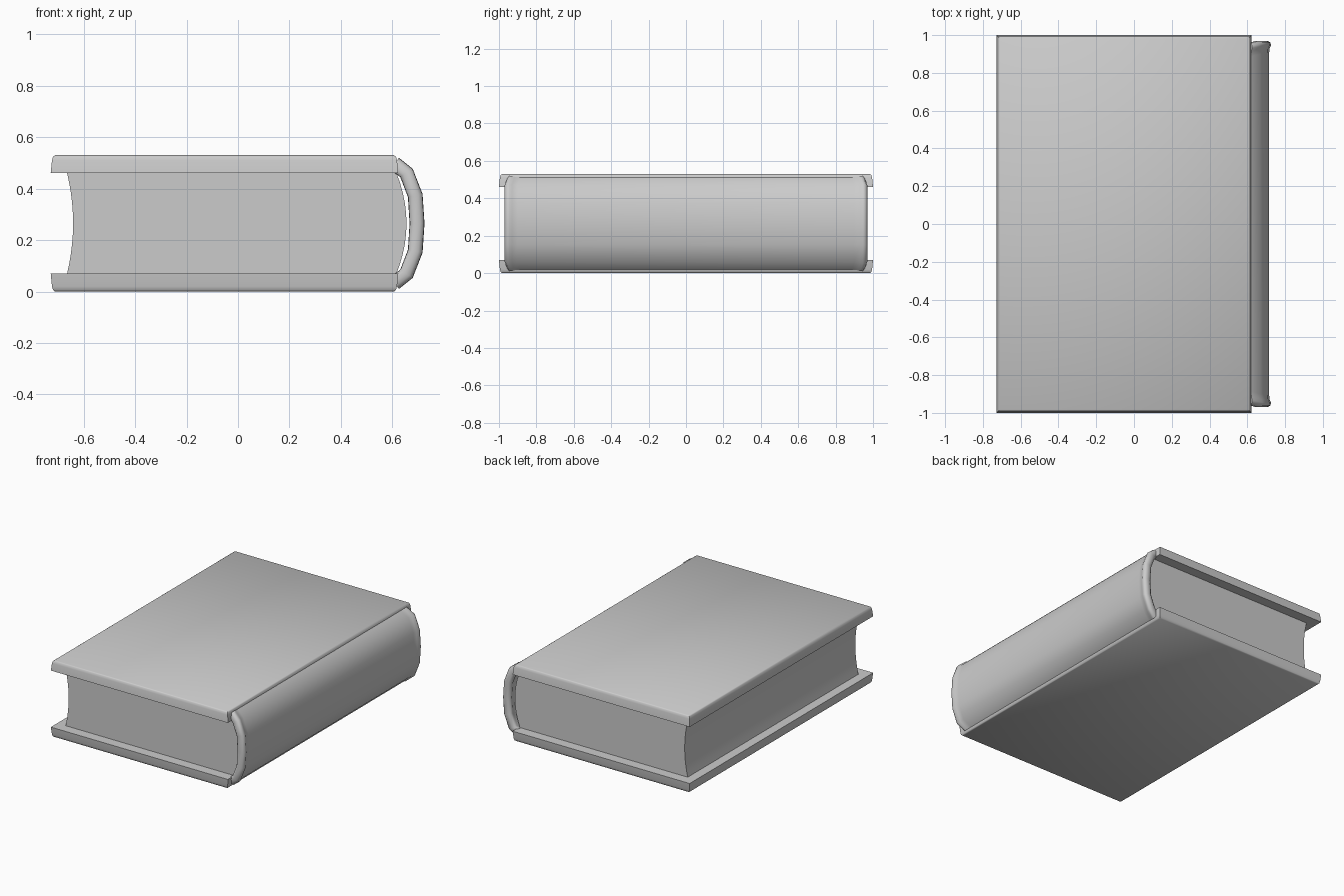
import bpy, bmesh, math
from mathutils import Vector

cube = bpy.data.objects.get("Cube")
if cube:
    bpy.data.objects.remove(cube, do_unlink=True)

grey = bpy.data.materials.new("plain grey")
grey.use_nodes = True
colour = (0.6, 0.6, 0.6, 1)
grey.diffuse_color = colour
grey.node_tree.nodes["Principled BSDF"].inputs["Base Color"].default_value = colour

MID = 0.265  # mirror height between the two covers


def loft(name, rings, angle):
    """Skin a row of equal closed rings and cap both ends."""
    bm = bmesh.new()
    rows = [[bm.verts.new(p) for p in ring] for ring in rings]
    n = len(rows[0])
    for a, b in zip(rows, rows[1:]):
        for i in range(n):
            j = (i + 1) % n
            bm.faces.new((a[i], a[j], b[j], b[i]))
    bm.faces.new(rows[0])
    bm.faces.new(rows[-1])
    bmesh.ops.recalc_face_normals(bm, faces=bm.faces)
    mesh = bpy.data.meshes.new(name)
    bm.to_mesh(mesh)
    bm.free()
    mesh.materials.append(grey)
    ob = bpy.data.objects.new(name, mesh)
    bpy.context.collection.objects.link(ob)
    bpy.ops.object.select_all(action='DESELECT')
    ob.select_set(True)
    bpy.context.view_layer.objects.active = ob
    bpy.ops.object.shade_smooth_by_angle(angle=math.radians(angle))
    return ob


# Cover boards, tapering slightly towards their outer faces
def cover(name, side):
    rings = []
    for height, inset in ((0.195, 0), (0.245, 0.005), (0.259, 0.009), (0.265, 0.017)):
        x0, x1, y = -0.728 + inset, 0.623 - inset, 1 - inset
        z = MID + side * height
        rings.append([(x0, -y, z), (x1, -y, z), (x1, y, z), (x0, y, z)])
    loft(name, rings, 50)


cover("top_cover", 1)
cover("bottom_cover", -1)

# Page block: hollow fore edge and rounded back
steps = 10
heights = [-1 + 2 * i / steps for i in range(steps + 1)]
back = [(0.655 - 0.04 * t * t, MID + 0.198 * t) for t in heights]
fore = [(-0.641 - 0.024 * t * t, MID + 0.198 * t) for t in reversed(heights)]
loft("page_block", [[(x, y, z) for x, z in back + fore] for y in (-0.93, 0.93)], 40)

# Spine: curved strip with a rounded bead along each end
half = [(0.608, 0.232), (0.655, 0.196), (0.689, 0.108)]
path = [Vector((x, -h)) for x, h in half] + [Vector((0.696, 0))]
path += [Vector((x, h)) for x, h in reversed(half)]
bead = [(0.90, 0.019), (0.93, 0.022), (0.945, 0.029), (0.96, 0.027), (0.97, 0.012)]
section = bead + [(y, -t) for y, t in reversed(bead)]
section += [(-y, -t) for y, t in bead] + [(-y, t) for y, t in reversed(bead)]
rings = []
for i, p in enumerate(path):
    d = path[min(i + 1, len(path) - 1)] - path[max(i - 1, 0)]
    normal = Vector((d.y, -d.x)).normalized()
    scale = 0.985 if i in (0, len(path) - 1) else 1
    rings.append([(p.x + normal.x * t, y * scale, MID + p.y + normal.y * t)
                  for y, t in section])
loft("spine", rings, 60)
